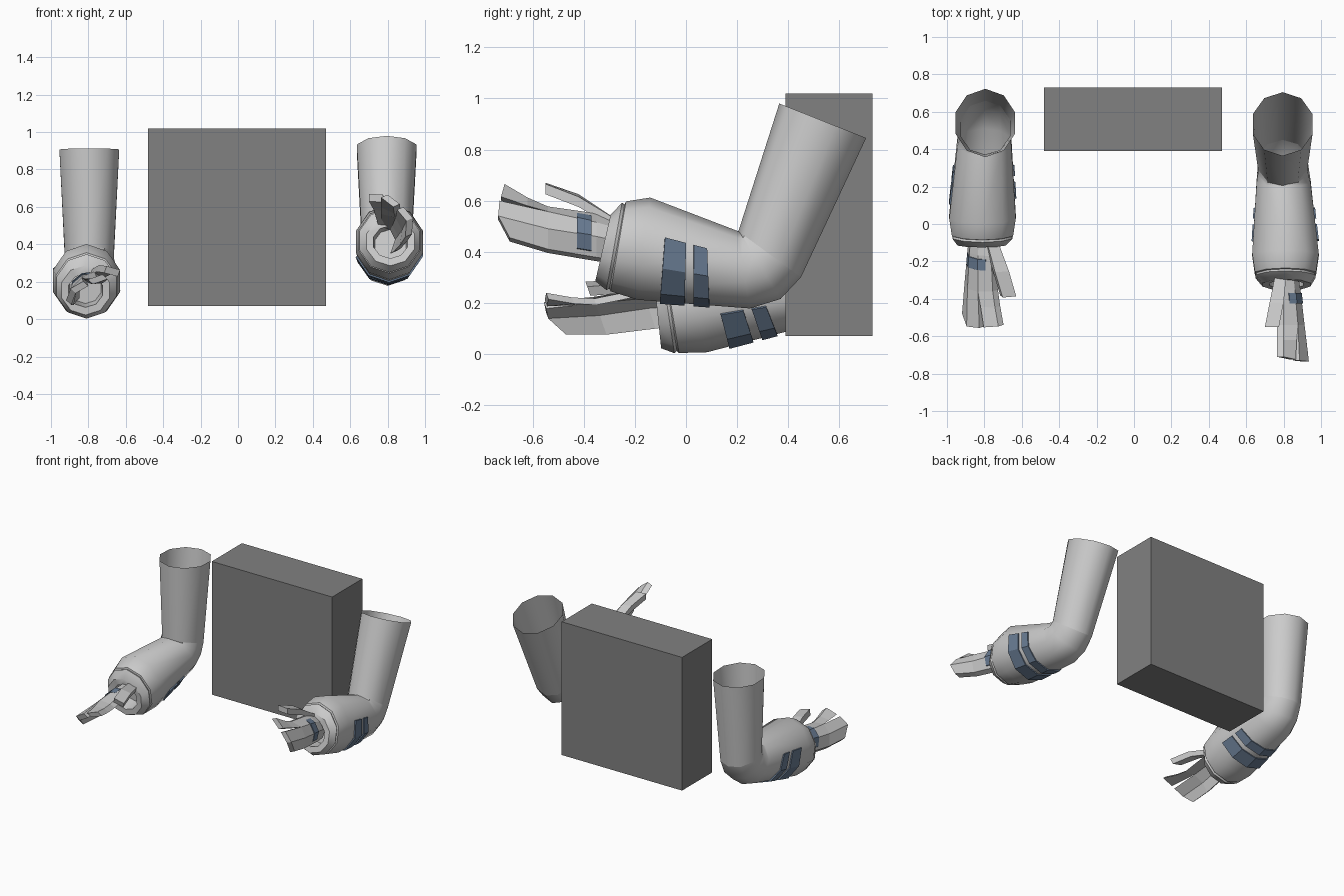
import bpy, bmesh
from math import radians, cos, sin, pi
from mathutils import Matrix, Vector

cube = bpy.data.objects.get("Cube")
if cube:
    bpy.data.objects.remove(cube, do_unlink=True)


def material(name, rgb):
    m = bpy.data.materials.new(name)
    m.use_nodes = True
    m.diffuse_color = (*rgb, 1)
    m.node_tree.nodes["Principled BSDF"].inputs["Base Color"].default_value = (*rgb, 1)
    return m


LIGHT = material("light grey shell", (0.6, 0.6, 0.6))
GREY = material("mid grey block", (0.22, 0.22, 0.22))
BLUE = material("slate blue trim", (0.14, 0.2, 0.29))
SIDES = 10


def finish(bm, name, mat, matrix, smooth=False):
    bm.transform(matrix)
    bmesh.ops.recalc_face_normals(bm, faces=bm.faces)
    me = bpy.data.meshes.new(name)
    bm.to_mesh(me)
    bm.free()
    me.materials.append(mat)
    if smooth:
        me.shade_smooth()
        me.set_sharp_from_angle(angle=radians(40))
    ob = bpy.data.objects.new(name, me)
    bpy.context.collection.objects.link(ob)
    return ob


def skin(bm, rows, closed=False):
    """Join rows of points with quads."""
    grid = [[bm.verts.new(p) for p in row] for row in rows]
    for a, b in zip(grid, grid[1:]):
        n = len(a)
        for i in range(n if closed else n - 1):
            j = (i + 1) % n
            bm.faces.new((a[i], a[j], b[j], b[i]))
    return grid


def ring(station, steps=range(SIDES), grow=1.0):
    """Station: upper y, z, lower y, z, half width, centre x."""
    ya, za, yb, zb, rx, xc = station
    mid = Vector((xc, (ya + yb) / 2, (za + zb) / 2))
    up = Vector((0, (ya - yb) / 2, (za - zb) / 2)) * grow
    out = Vector((rx * grow, 0, 0))
    return [mid + up * cos(2 * pi * k / SIDES) + out * sin(2 * pi * k / SIDES) for k in steps]


def mix(a, b, t):
    return [p + (q - p) * t for p, q in zip(a, b)]


def slab(name, rows, shift, mat, matrix):
    """Sheet of points thickened along a vector."""
    bm = bmesh.new()
    skin(bm, rows)
    ext = bmesh.ops.extrude_face_region(bm, geom=bm.faces[:], use_keep_orig=True)
    moved = [g for g in ext["geom"] if isinstance(g, bmesh.types.BMVert)]
    bmesh.ops.translate(bm, verts=moved, vec=shift)
    return finish(bm, name, mat, matrix)


# Arm outlines
ELBOW = (0.205, 0.48, 0.45, 0.30, 0.138, 0.795)
UPPER = [(0.365, 0.98, 0.705, 0.845, 0.168, 0.795), ELBOW]
BACK = (0.2, 0.482, 0.25, 0.178, 0.152, 0.80)
BULGE = (-0.14, 0.612, -0.19, 0.212, 0.187, 0.81)
FOREARM = [
    ELBOW,
    (0.208, 0.479, 0.37, 0.215, 0.142, 0.797),
    BACK, BULGE,
    (-0.235, 0.597, -0.295, 0.245, 0.172, 0.81),
    (-0.24, 0.585, -0.30, 0.255, 0.163, 0.81),
    (-0.25, 0.592, -0.312, 0.25, 0.168, 0.81),
    (-0.295, 0.545, -0.355, 0.285, 0.135, 0.815),
    (-0.30, 0.50, -0.345, 0.325, 0.095, 0.815),
    (-0.20, 0.48, -0.24, 0.31, 0.088, 0.815),
]


def row(y, *xz):
    return [Vector((x, y, z)) for x, z in xz]


# Hand sheets
PALM = [
    row(-0.26, (0.79, 0.52), (0.85, 0.49), (0.875, 0.44), (0.85, 0.365)),
    row(-0.35, (0.80, 0.55), (0.86, 0.515), (0.89, 0.46), (0.87, 0.378)),
    row(-0.54, (0.80, 0.577), (0.877, 0.557), (0.912, 0.49), (0.90, 0.41)),
]
INDEX = [PALM[2][:2], row(-0.62, (0.80, 0.612), (0.87, 0.58)),
         [Vector((0.80, -0.71, 0.665)), Vector((0.865, -0.724, 0.615))]]
FINGERS = [PALM[2][1:], [Vector((0.885, -0.73, 0.60)), Vector((0.935, -0.735, 0.54)),
                         Vector((0.93, -0.69, 0.455))]]
THUMB = [row(-0.27, (0.755, 0.525), (0.815, 0.525)),
         row(-0.42, (0.725, 0.625), (0.80, 0.615)),
         row(-0.55, (0.70, 0.67), (0.775, 0.665))]


def arm(side, body, hand):
    for part, stations in (("upper_arm", UPPER), ("forearm", FOREARM)):
        bm = bmesh.new()
        grid = skin(bm, [ring(s) for s in stations], closed=True)
        if part == "forearm":
            bm.faces.new(grid[-1])
        finish(bm, f"{side}_{part}", LIGHT, body, smooth=True)
    # Stripes wrapped round the outside and underside
    for n, (t0, t1) in enumerate(((0.58, 0.8), (0.36, 0.5))):
        bm = bmesh.new()
        skin(bm, [ring(mix(BACK, BULGE, t), range(2, 8), 1.025) for t in (t0, t1)])
        ob = finish(bm, f"{side}_forearm_stripe_{n + 1}", BLUE, body)
        mod = ob.modifiers.new("thickness", "SOLIDIFY")
        mod.thickness = 0.009
        mod.offset = 0
    # Hand
    inward = Vector((-0.035, 0, -0.015))
    slab(f"{side}_palm", PALM, inward, LIGHT, hand)
    slab(f"{side}_index_finger", INDEX, inward, LIGHT, hand)
    slab(f"{side}_joined_fingers", FINGERS, inward, LIGHT, hand)
    slab(f"{side}_thumb", THUMB, Vector((0, 0, -0.04)), LIGHT, hand)
    # Band across the back of the hand
    lift = Vector((0.005, 0, 0.003))
    band = []
    for t in (0.1, 0.4):
        pts = [p + lift for p in mix(PALM[1], PALM[2], t)]
        pts[0] = pts[0].lerp(pts[1], 0.4)
        pts[3] = pts[3].lerp(pts[2], 0.25)
        band.append(pts)
    slab(f"{side}_hand_band", band, -lift * 1.4, BLUE, hand)


# Left arm raised; right arm mirrored, lowered from the shoulder, hand rolled
arm("left", Matrix(), Matrix())
mirror = Matrix.Scale(-1, 4, (1, 0, 0))
tilt = (Matrix.Translation((0, 0.54, 0.905)) @ Matrix.Rotation(radians(19), 4, "X")
        @ Matrix.Translation((0, -0.535, -0.9125)))
roll = (Matrix.Translation((-0.78, 0, 0.545)) @ Matrix.Rotation(radians(20), 4, "Y")
        @ Matrix.Translation((0.82, 0, -0.56)))
arm("right", tilt @ mirror, tilt @ roll @ mirror)

# Torso block
bm = bmesh.new()
bmesh.ops.create_cube(bm, size=1)
finish(bm, "torso_block", GREY,
       Matrix.Translation((-0.005, 0.56, 0.545)) @ Matrix.Diagonal((0.95, 0.34, 0.95, 1)))
